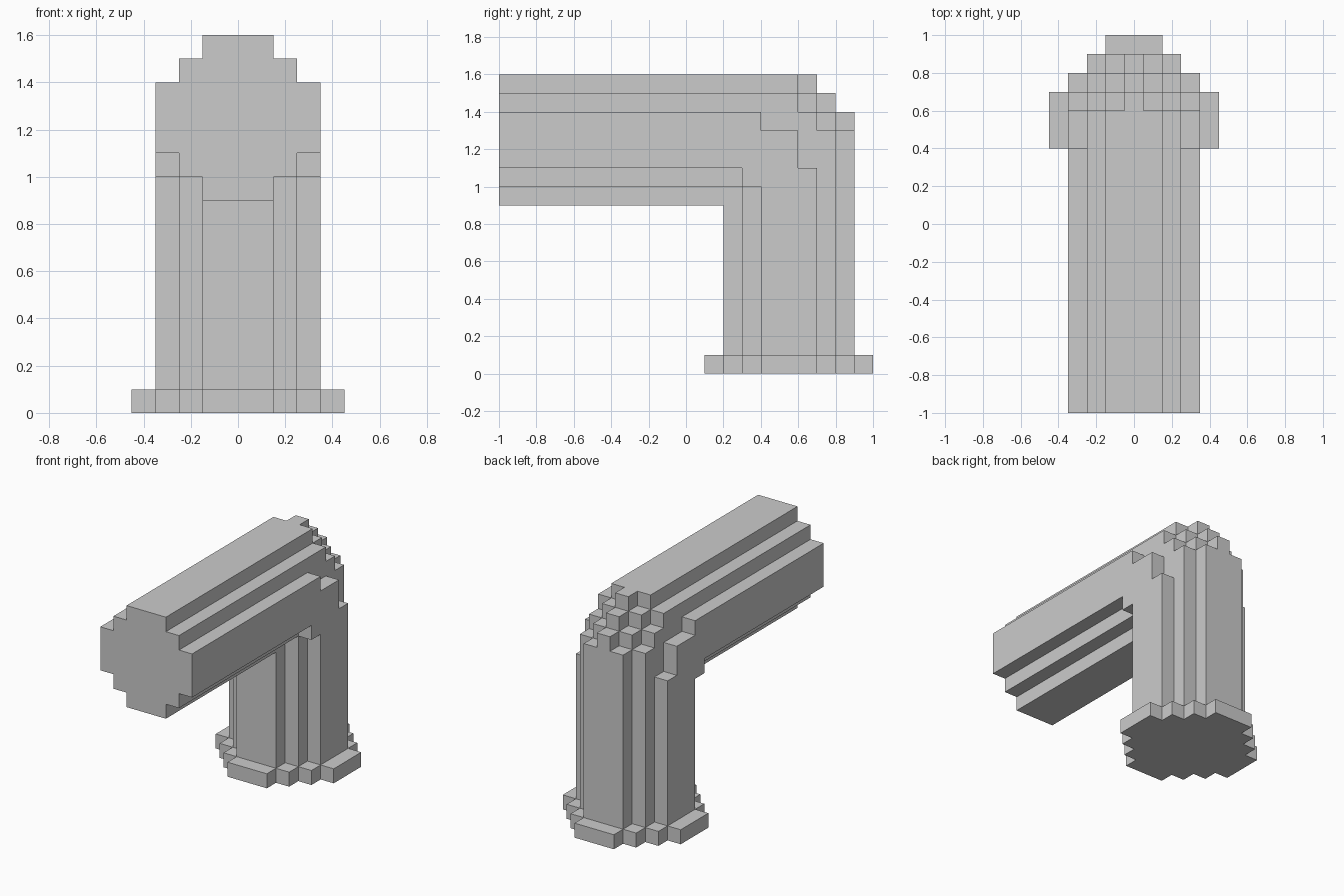
import bpy
import bmesh
import math
from mathutils import Vector

if "Cube" in bpy.data.objects:
    bpy.data.objects.remove(bpy.data.objects["Cube"])

U = 0.1  # block size


def block_part(name, layers):
    """Closed shell of blocks. layers[a] lists (y0, y1, z0, z1) spans
    used by the slices at x = +a and x = -a, mirrored about x = 0."""
    cells = set()
    for a, spans in enumerate(layers):
        for y0, y1, z0, z1 in spans:
            for y in range(y0, y1):
                for z in range(z0, z1):
                    cells.update({(a, y, z), (-a, y, z)})

    bm = bmesh.new()
    for c in cells:
        for axis in range(3):
            for s in (-1, 1):
                n = list(c)
                n[axis] += s
                if tuple(n) in cells:
                    continue
                # Exposed side of this block
                centre = Vector((c[0], c[1] + 0.5, c[2] + 0.5))
                d, u, v = Vector(), Vector(), Vector()
                d[axis] = s * 0.5
                u[(axis + 1) % 3] = 0.5
                v[(axis + 2) % 3] = 0.5 * s
                bm.faces.new([bm.verts.new((centre + d + p) * U)
                              for p in (-u - v, u - v, u + v, -u + v)])
    bmesh.ops.remove_doubles(bm, verts=bm.verts[:], dist=0.001)
    # Merge coplanar block sides into large flat faces
    bmesh.ops.dissolve_limit(bm, angle_limit=math.radians(1),
                             verts=bm.verts[:], edges=bm.edges[:])
    mesh = bpy.data.meshes.new(name)
    bm.to_mesh(mesh)
    bm.free()
    obj = bpy.data.objects.new(name, mesh)
    bpy.context.collection.objects.link(obj)
    return obj


# Elbow pipe: horizontal arm, stepped bend and vertical leg, centre outwards
block_part("elbow_pipe", [
    [(-10, 2, 9, 16), (2, 7, 1, 16), (7, 8, 1, 15), (8, 9, 1, 14)],
    [(-10, 2, 9, 16), (2, 6, 1, 16), (6, 7, 1, 15), (7, 8, 1, 14), (8, 9, 1, 13)],
    [(-10, 3, 10, 15), (3, 6, 1, 15), (6, 7, 1, 14), (7, 8, 1, 13)],
    [(-10, 3, 11, 14), (3, 4, 10, 14), (4, 6, 1, 13), (6, 7, 1, 11)],
])

# Base flange: one block thick, one block wider than the leg all round
block_part("base_flange", [[(k, 11 - k, 0, 1)] for k in (1, 1, 2, 3, 4)])
